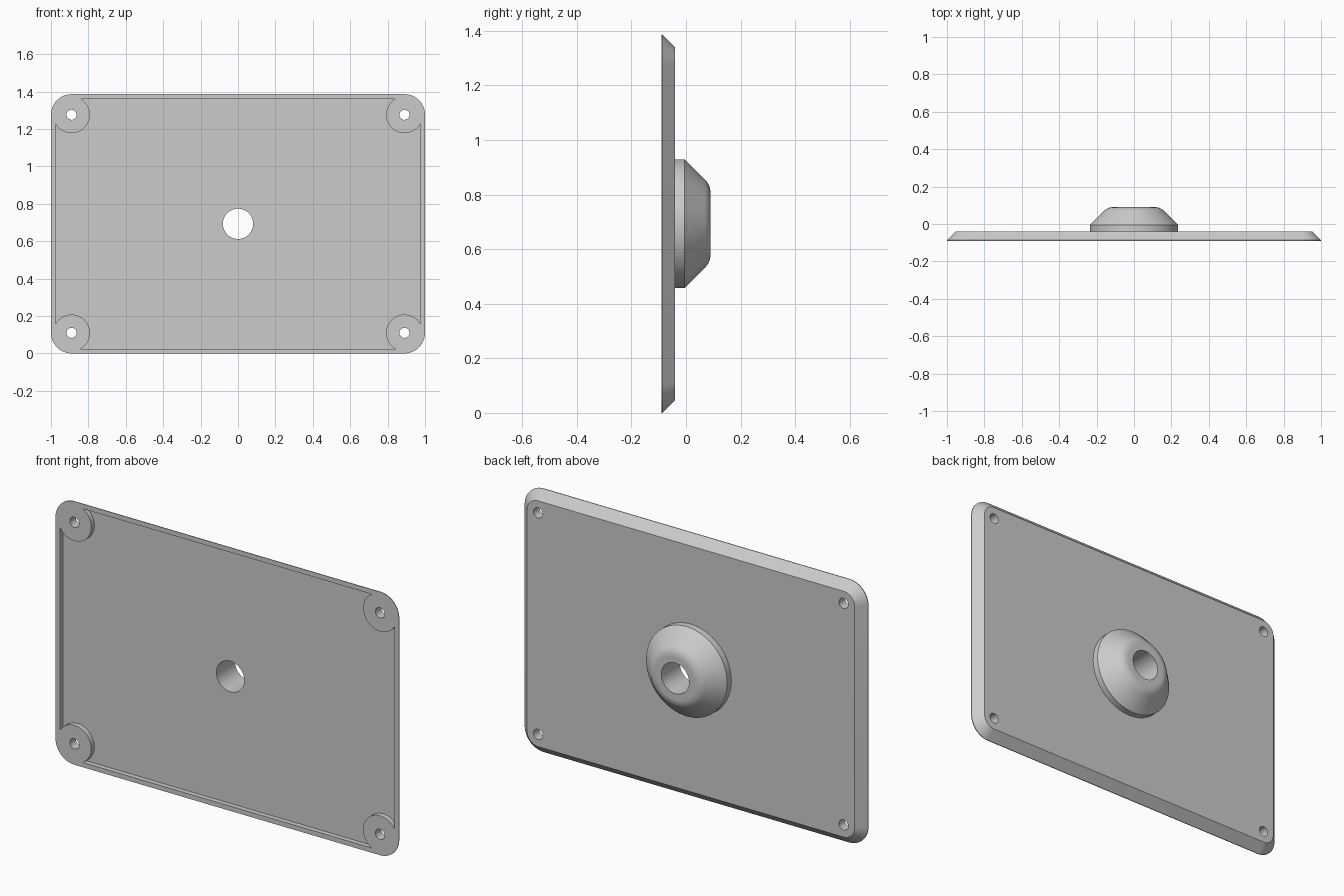
import bpy, bmesh
from math import sin, cos, pi, radians

cube = bpy.data.objects.get("Cube")
if cube:
    bpy.data.objects.remove(cube, do_unlink=True)

HW, HH = 1.0, 0.693          # half width and half height of the plate
FRONT, REAR = -0.09, -0.04   # plate faces
CORNER = 0.11                # corner radius, also the screw inset
WALL, DEPTH = 0.025, 0.026   # rim width and pocket depth

grey = bpy.data.materials.new("plain grey")
grey.use_nodes = True
colour = (0.6, 0.6, 0.6, 1)
grey.diffuse_color = colour
grey.node_tree.nodes["Principled BSDF"].inputs["Base Color"].default_value = colour


def outline(hw, hh, r, steps):
    """Rounded rectangle; a circle when hw = hh = r."""
    for q, (sx, sz) in enumerate([(1, 1), (-1, 1), (-1, -1), (1, -1)]):
        for i in range(steps + 1):
            a = (q + i / steps) * pi / 2
            yield sx * (hw - r) + r * cos(a), sz * (hh - r) + r * sin(a)


def loft(name, layers, cx=0, cz=HH, steps=12):
    """Solid through rounded outlines (hw, hh, r, y) stacked along y."""
    bm = bmesh.new()
    rings = [[bm.verts.new((cx + x, y, cz + z)) for x, z in outline(hw, hh, r, steps)]
             for hw, hh, r, y in layers]
    for a, b in zip(rings, rings[1:]):
        for i in range(len(a)):
            j = (i + 1) % len(a)
            bm.faces.new((a[i], a[j], b[j], b[i]))
    bm.faces.new(rings[0])
    bm.faces.new(rings[-1])
    bmesh.ops.remove_doubles(bm, verts=bm.verts, dist=1e-5)
    bmesh.ops.recalc_face_normals(bm, faces=bm.faces)
    mesh = bpy.data.meshes.new(name)
    bm.to_mesh(mesh)
    bm.free()
    mesh.materials.append(grey)
    obj = bpy.data.objects.new(name, mesh)
    bpy.context.collection.objects.link(obj)
    return obj


def turned(name, profile, cx=0, cz=HH, steps=12):
    """Round solid from (radius, y) pairs."""
    return loft(name, [(r, r, r, y) for r, y in profile], cx, cz, steps)


def combine(target, tool, operation):
    mod = target.modifiers.new(operation.lower(), 'BOOLEAN')
    mod.operation, mod.object, mod.solver = operation, tool, 'EXACT'
    bpy.context.view_layer.objects.active = target
    bpy.ops.object.modifier_apply(modifier=mod.name)
    bpy.data.objects.remove(tool, do_unlink=True)


# Plate with a thin lip and a chamfered edge towards the back
def inset(d, y):
    return HW - d, HH - d, CORNER - d, y


plate = loft("mounting_plate", [inset(0, FRONT), inset(0, FRONT + 0.004), inset(0.046, REAR)])

# Hub on the back: short cylinder, cone and rounded shoulder
fillet = 0.07
cone_top = 0.236 - 0.095
profile = [(0.236, REAR - 0.01), (0.236, -0.005)]
for i in range(9):
    a = radians(45 + 45 * i / 8)
    profile.append((cone_top - 0.414 * fillet + fillet * cos(a), 0.09 - fillet + fillet * sin(a)))
combine(plate, turned("hub", profile, steps=16), 'UNION')

# Front pocket, leaving a round screw pad in each corner
screws = [(sx * (HW - CORNER), HH + sz * (HH - CORNER)) for sx in (-1, 1) for sz in (-1, 1)]
pocket = loft("pocket", [inset(WALL, FRONT - 0.05), inset(WALL, FRONT + DEPTH)])
for x, z in screws:
    combine(pocket, turned("pad", [(0.098, FRONT - 0.1), (0.098, 0)], x, z), 'DIFFERENCE')
combine(plate, pocket, 'DIFFERENCE')

# Centre bore and screw holes
combine(plate, turned("bore", [(0.081, -0.2), (0.081, 0.2)], steps=16), 'DIFFERENCE')
for x, z in screws:
    combine(plate, turned("screw_hole", [(0.027, -0.2), (0.027, 0.1)], x, z, 8), 'DIFFERENCE')

bpy.ops.object.select_all(action='DESELECT')
plate.select_set(True)
bpy.context.view_layer.objects.active = plate
bpy.ops.object.shade_smooth_by_angle(angle=radians(30))
